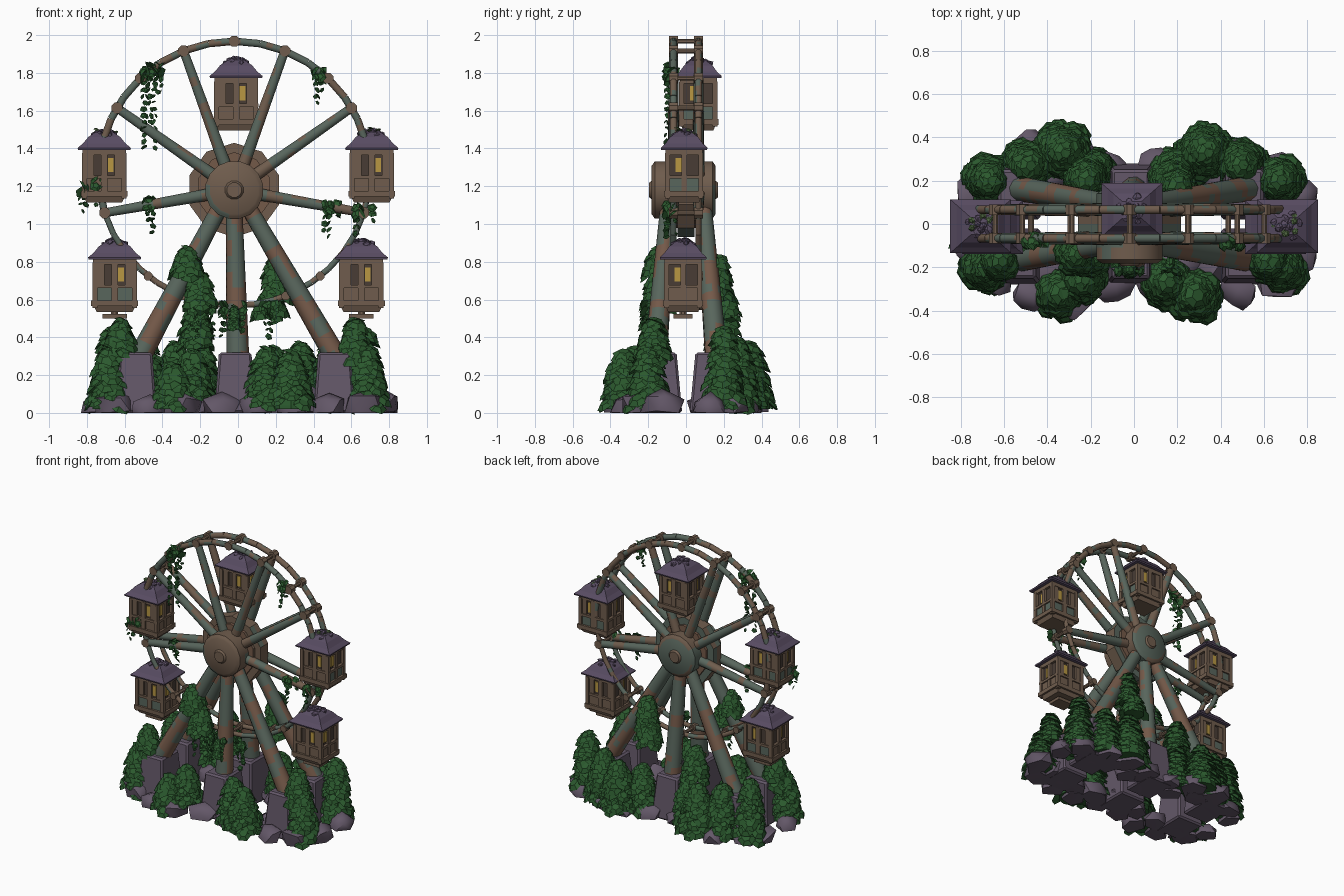
import bpy, bmesh, math, random
from mathutils import Vector, Matrix, noise

if "Cube" in bpy.data.objects:
    bpy.data.objects.remove(bpy.data.objects["Cube"])

random.seed(4)
PAL = [("teal_metal", (0.098, 0.132, 0.108)), ("rust", (0.175, 0.10, 0.066)),
       ("brown_wood", (0.16, 0.108, 0.074)), ("purple_stone", (0.125, 0.096, 0.138)),
       ("roof_purple", (0.098, 0.072, 0.122)), ("leaf_green", (0.024, 0.10, 0.027)),
       ("vine_olive", (0.075, 0.13, 0.05)), ("window_yellow", (0.48, 0.31, 0.055)),
       ("dark_interior", (0.065, 0.046, 0.036))]
MATS = []
for n, c in PAL:
    m = bpy.data.materials.new(n)
    m.diffuse_color = (*c, 1)
    m.use_nodes = True
    m.node_tree.nodes["Principled BSDF"].inputs["Base Color"].default_value = m.diffuse_color
    MATS.append(m)
TEAL, RUST, WOOD, STONE, ROOF, LEAF, OLIVE, GLOW, DARK = range(9)
HUB = Vector((-0.02, 0, 1.18))
SIDES = (-1, 1)
RIM_Y = .066


def finish(bm, name, smooth=False):
    bmesh.ops.recalc_face_normals(bm, faces=bm.faces)
    me = bpy.data.meshes.new(name)
    bm.to_mesh(me)
    bm.free()
    for m in MATS:
        me.materials.append(m)
    ob = bpy.data.objects.new(name, me)
    bpy.context.collection.objects.link(ob)
    if smooth:
        bpy.context.view_layer.objects.active = ob
        ob.select_set(True)
        bpy.ops.object.shade_smooth_by_angle(angle=math.radians(50))
        ob.select_set(False)


def paint(faces, mat, other=None, cut=0.12):
    # base colour with noisy patches of a second colour
    for f in faces:
        patch = other is not None and noise.noise(f.calc_center_median() * 9 + Vector((3.3, 7.1, 1.7))) > cut
        f.material_index = other if patch else mat


def loft(bm, rings, mat, other=None, cut=0.12):
    # skin rings of points and cap both ends
    vs = [[bm.verts.new(p) for p in r] for r in rings]
    n = len(vs[0])
    fs = [bm.faces.new((a[i], a[(i + 1) % n], b[(i + 1) % n], b[i]))
          for a, b in zip(vs, vs[1:]) for i in range(n)]
    fs += [bm.faces.new(vs[0]), bm.faces.new(vs[-1])]
    paint(fs, mat, other, cut)


def tube(bm, p0, p1, r0, r1, mat, other=None, sides=8, segs=1, cut=0.12):
    p0, p1 = Vector(p0), Vector(p1)
    q = (p1 - p0).to_track_quat('Z', 'Y')
    rings = []
    for s in range(segs + 1):
        t = s / segs
        r = r0 + (r1 - r0) * t
        rings.append([p0.lerp(p1, t) + q @ Vector((r * math.cos(a), r * math.sin(a), 0))
                      for a in (2 * math.pi * (i + 0.5) / sides for i in range(sides))])
    loft(bm, rings, mat, other, cut)


def axle(bm, c, y0, y1, r0, r1, mat, other=None, sides=8, cut=.12):
    # drum along the y axis
    tube(bm, (c.x, y0, c.z), (c.x, y1, c.z), r0, r1, mat, other, sides, 2, cut)


def rect(c, hx, hy, z):
    return [Vector((c[0] + sx * hx, c[1] + sy * hy, c[2] + z)) for sx, sy in ((-1, -1), (1, -1), (1, 1), (-1, 1))]


def box(bm, c, hx, hy, z0, z1, mat, other=None):
    loft(bm, [rect(c, hx, hy, z0), rect(c, hx, hy, z1)], mat, other)


def leaf(bm, p, n, r, mat, sides=6):
    M = Matrix.Translation(p) @ n.to_track_quat('Z', 'Y').to_matrix().to_4x4() @ Matrix.Rotation(random.random() * 6, 4, 'Z')
    g = bmesh.ops.create_cone(bm, cap_ends=True, segments=sides, radius1=r, radius2=r * 0.5, depth=r * 0.35, matrix=M)
    paint({f for v in g["verts"] for f in v.link_faces}, mat)


def rock(bm, p, r, mat):
    g = bmesh.ops.create_icosphere(bm, subdivisions=1, radius=r, matrix=Matrix.Translation(p) @
                                   Matrix.Rotation(random.random() * 6, 4, 'Z') @ Matrix.Diagonal((1.15, .9, .8, 1)))
    for v in g["verts"]:
        v.co += Vector([random.uniform(-1, 1) for _ in range(3)]) * r * .12
        v.co.z = max(v.co.z, 0)
    paint({f for v in g["verts"] for f in v.link_faces}, mat)


def bush(name, x, y, z, r, rz):
    # mound-shaped core covered with overlapping tiers of broad leaves
    bm = bmesh.new()
    lr = .056 if r > .06 else .026
    c = Vector((x, y, z))

    def width(h):
        return r * min(1, 1.06 * max(0, (1 - h) / 1.8) ** .5)
    g = bmesh.ops.create_uvsphere(bm, u_segments=10, v_segments=8, radius=1)
    for v in g["verts"]:
        a = math.atan2(v.co.y, v.co.x)
        h = v.co.z
        w = width(h) * .8 if abs(h) < .99 else 0
        v.co = c + Vector((math.cos(a) * w, math.sin(a) * w, h * rz * .88))
        v.co.z = max(v.co.z, .02)
    paint(bm.faces, LEAF)
    n = int(12 + 1.9 * (r * r + 2 * r * rz) / lr ** 2)
    for i in range(n):
        h = 1 - 1.8 * (i + .5) / n
        a = i * 2.4 + random.uniform(-.25, .25)
        w = width(h) * random.uniform(.78, .94)
        p = c + Vector((math.cos(a) * w, math.sin(a) * w, h * rz * .95))
        if p.z > .035:
            d = Vector((math.cos(a), math.sin(a), 1.15 + max(h, 0)))
            leaf(bm, p, d.normalized(), lr * random.uniform(.75, 1.15), LEAF)
    finish(bm, name)


def rim(deg, y=0):
    # the sagging wheel outline: wide at the top, tighter at the bottom
    s, c = math.sin(math.radians(deg)), math.cos(math.radians(deg))
    r = .70 + .0875 * s + .012 * c * c
    return HUB + Vector((r * c, y, r * s))


# Wheel rims and the spools joining them
bm = bmesh.new()
for s in SIDES:
    for k in range(36):
        r = .021 if -10 <= k * 10 < 190 else .017
        tube(bm, rim(k * 10, s * RIM_Y), rim(k * 10 + 10, s * RIM_Y), r, r, TEAL, WOOD, segs=4, cut=-.02)
finish(bm, "wheel_rims", True)
bm = bmesh.new()
for half in (90, 70, 50, 35, -10, -45, -64, -90):
    for deg in {half, 180 - half}:
        p = rim(deg)
        axle(bm, p, -RIM_Y, RIM_Y, .014, .014, WOOD)
        for s in SIDES:
            r = .031 if p.z > 1 else .025
            axle(bm, p, s * RIM_Y - .024, s * RIM_Y + .024, r, r, WOOD)
finish(bm, "rim_spools")

# Spokes, front and back
bm = bmesh.new()
for deg in (70, 35, -10):
    for a in (deg, 180 - deg):
        for s in SIDES:
            tube(bm, HUB + Vector((0, s * RIM_Y, 0)), rim(a, s * RIM_Y), .037, .025, TEAL, WOOD, 8, 16, .06)
finish(bm, "spokes", True)

# Hub: drum with end bosses, and the wide disc between the rims
bm = bmesh.new()
for s in SIDES:
    e = .165 if s < 0 else .14
    axle(bm, HUB, s * .05, s * e, .155, .155, TEAL, WOOD, 16, -.05)
    axle(bm, HUB, s * e, s * (e + .017), .155, .13, TEAL, WOOD, 16, .05)
    axle(bm, HUB, s * (e + .015), s * (e + .03), .052, .04, WOOD, None, 12)
finish(bm, "hub_drum", True)
bm = bmesh.new()
axle(bm, HUB, -.045, .045, .25, .25, WOOD, TEAL, 10)
for s in SIDES:
    axle(bm, HUB, s * .035, s * .065, .2, .2, RUST, WOOD, 10)
finish(bm, "hub_disc")

# Support legs and stone footings
legs, feet = bmesh.new(), bmesh.new()
for s in SIDES:
    for k in (-1, 0, 1):
        tube(legs, (k * .08 - .02, s * .095, 1.08), (k * .55, s * .165, .24), .043, .062, TEAL, RUST, 10, 20, .08)
        c = (k * .525 - .015, s * .15, 0)
        loft(feet, [rect(c, .11, .13, 0), rect(c, .086, .1, .32)], STONE)
bmesh.ops.bevel(feet, geom=list(feet.edges), offset=.012, segments=1, affect='EDGES')
paint(feet.faces, STONE)
finish(legs, "support_legs", True)
finish(feet, "stone_footings")


# Cabins
def cabin(name, cx, cy, z0):
    bm = bmesh.new()
    c = Vector((cx, cy, z0))
    loft(bm, [rect(c, .095, .08, 0), rect(c, .112, .094, .035)], WOOD)
    for hx, hy, a, b, m, o in ((.124, .106, .03, .06, WOOD, None), (.108, .09, .06, .13, WOOD, TEAL),
                               (.118, .10, .125, .143, WOOD, None), (.097, .082, .143, .26, DARK, None),
                               (.115, .098, .25, .285, WOOD, None)):
        box(bm, c, hx, hy, a, b, m, o)
    # posts, window frames and lit panes
    for sx in SIDES:
        for sy in SIDES:
            box(bm, c + Vector((sx * .104, sy * .088, 0)), .013, .013, .02, .26, WOOD)
            box(bm, c + Vector((sx * .078, sy * .088, 0)), .024, .006, .14, .25, WOOD)
    for s in SIDES:
        box(bm, c + Vector((0, s * .088, 0)), .017, .012, .06, .26, WOOD)
        box(bm, c + Vector((s * .102, 0, 0)), .012, .015, .06, .26, WOOD)
        box(bm, c + Vector((.034, s * .085, 0)), .015, .004, .16, .235, GLOW)
        box(bm, c + Vector((s * .099, -.03, 0)), .004, .015, .16, .235, GLOW)
    # flared roof with loose shingles and rubble on the crown
    loft(bm, [rect(c, h, h * .88, z) for h, z in ((.138, .278), (.141, .288), (.112, .312), (.085, .345), (.045, .372))], ROOF)
    for i in range(12):
        a = i * 2.4
        r = .012 + .068 * i / 12
        p = c + Vector((math.cos(a) * r, math.sin(a) * r * .8, .385 - r * .42))
        rock(bm, p, random.uniform(.015, .024), ROOF)
    if z0 < 1:
        box(bm, c, .065, .05, -.035, -.012, WOOD)
        tube(bm, c - Vector((0, 0, .02)), c, .02, .02, WOOD)
    finish(bm, name)


cabin("top_cabin", -.01, .065, 1.495)
for s, side in zip(SIDES, ("left", "right")):
    cabin(side + "_upper_cabin", s * .708, -.01, 1.115)
    cabin(side + "_lower_cabin", s * .653, -.015, .535)

# Boulders in two strips, along the front and back of the base
bm = bmesh.new()
for s in SIDES:
    for row in range(2):
        for k in range(9 - row):
            x = -.75 + row * .09 + k * .19
            bulge = .09 * abs(math.sin(x * 4.2))
            y = s * (.12 + row * .09 + bulge * (1 + row * .3)) + random.uniform(-.02, .02)
            r = random.uniform(.08, .115)
            rock(bm, Vector((x, y, r * .35)), r, STONE)
finish(bm, "boulders", True)

# Bushes: mirrored pairs on the ground, then single ones on the ground and legs
pairs = [(.33, .33, .16, .145, .22), (.49, .27, .18, .125, .22), (.67, .2, .2, .115, .26), (.19, .24, .16, .11, .2),
         (.68, -.2, .16, .12, .2), (.62, -.17, .37, .09, .13)]
for i, (x, *rest) in enumerate(pairs):
    for s in SIDES:
        bush("ground_bush_%d" % i, s * x, *rest)
singles = [(-.34, -.32, .12, .12, .14), (-.24, -.26, .19, .11, .15), (.15, -.27, .17, .12, .18), (.28, -.33, .15, .13, .18),
           (-.27, -.14, .79, .085, .09), (-.2, -.15, .64, .08, .1), (.2, .17, .7, .075, .13), (.17, .2, .57, .09, .08),
           (-.22, .2, .45, .09, .13), (-.02, -.21, .5, .035, .07)]
for i, b in enumerate(singles):
    bush("climbing_bush_%d" % i, *b)

# Hanging vines from the rim and from the leg bushes
bm = bmesh.new()


def vine(p, length, w):
    for k in range(4):
        q = p + Vector((random.uniform(-w, w), random.uniform(-.02, .025), 0))
        for j in range(int(length * random.uniform(.5, 1) / .034)):
            d = Vector((random.uniform(-1, 1), random.uniform(-1, 1), .4)).normalized()
            size = random.uniform(.027, .036) if j < 2 else random.uniform(.014, .022)
            leaf(bm, q - Vector((0, 0, j * .034)) + d * .012, d, size, LEAF, 5)


for deg, length in ((126, .47), (123, .25), (54, .23), (176, .15), (-8, .2)):
    vine(rim(deg, -.085), length, .05)
for x, z, length in ((-.8, 1.2, .2), (-.5, 1.12, .22), (.48, 1.1, .25)):
    vine(Vector((x, -.085, z)), length, .05)
for x in (-.2, -.02, .14):
    vine(Vector((x, -.2, .57)), .23, .07)
for s in SIDES:
    for k in range(14):
        p = Vector((s * .7 + random.uniform(-.06, .06), random.uniform(-.05, .04), 1.49 + random.uniform(-.02, .02)))
        leaf(bm, p, Vector((random.uniform(-.5, .5), random.uniform(-.5, .5), 1)), .018, OLIVE, 5)
finish(bm, "hanging_vines")
